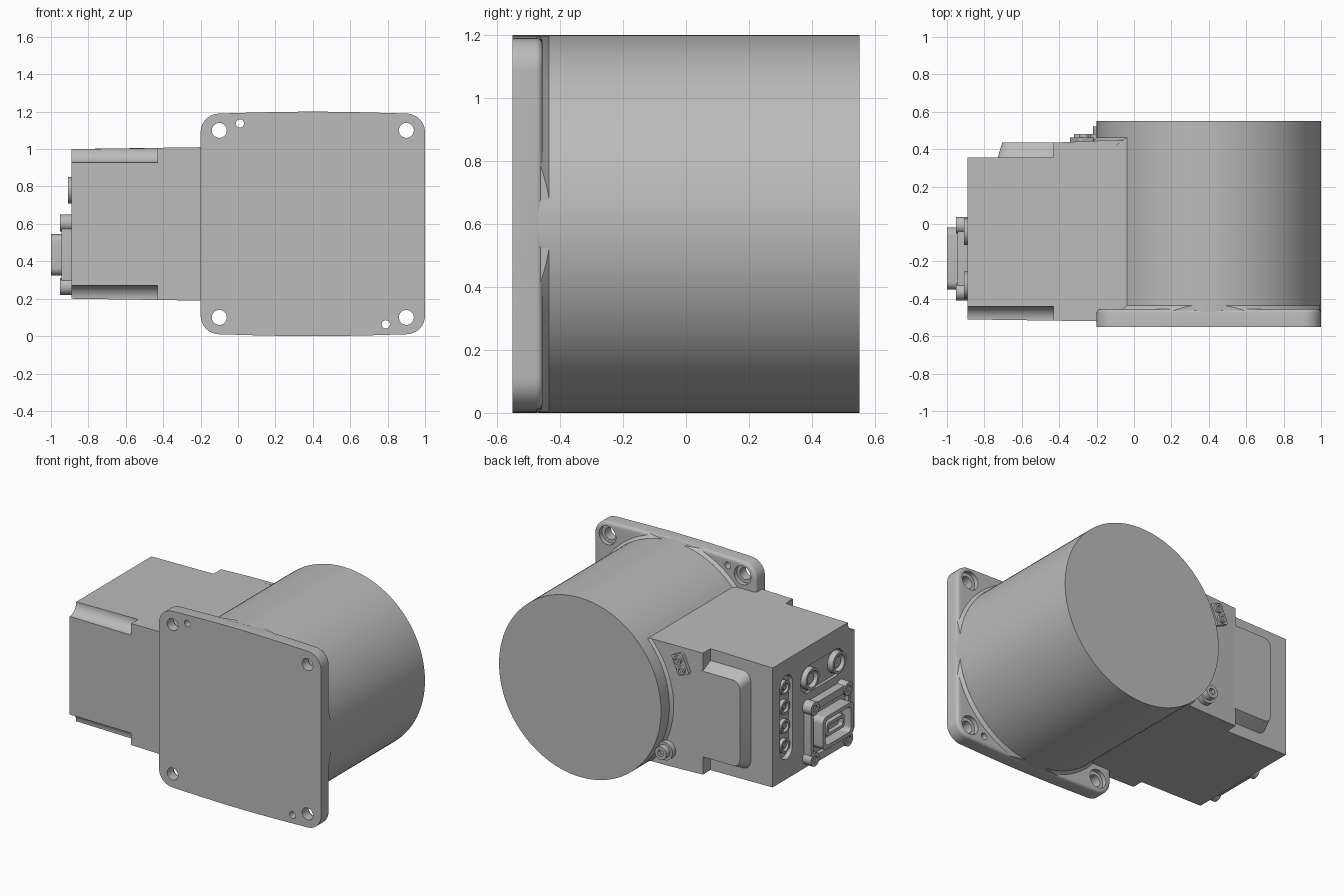
import bpy, bmesh
from math import sin, cos, pi, radians, atan2

if "Cube" in bpy.data.objects:
    bpy.data.objects.remove(bpy.data.objects["Cube"], do_unlink=True)

metal = bpy.data.materials.new("cast grey")
GREY = (0.5, 0.5, 0.5, 1)
metal.use_nodes = True
metal.diffuse_color = GREY
metal.node_tree.nodes["Principled BSDF"].inputs["Base Color"].default_value = GREY


def circle(u, v, r, n=32):
    return [(u + r * cos(2 * pi * i / n), v + r * sin(2 * pi * i / n)) for i in range(n)]


def rounded(u, v, w, h, r, bow=0.0, steps=8):
    """Rounded rectangle; bow arches the upper and lower edges outward."""
    pts = []
    for k, (su, sv) in enumerate([(1, 1), (-1, 1), (-1, -1), (1, -1)]):
        cu, cv = u + su * (w / 2 - r), v + sv * (h / 2 - r)
        for i in range(steps + 1):
            a = (k + i / steps) * pi / 2
            pts.append((cu + r * cos(a), cv + r * sin(a)))
        if bow and k in (0, 2):
            for i in range(1, 16):
                t = i / 16
                pts.append((u + su * (w / 2 - r) * (1 - 2 * t),
                            v + sv * (h / 2 + bow * sin(pi * t))))
    return pts


def turned(outline, u, v, angle):
    c, s = cos(angle), sin(angle)
    return [(u + p * c - q * s, v + p * s + q * c) for p, q in outline]


def prism(name, outline, axis, a, b, scale=1.0, soft=0.0):
    """Extrude an outline along an axis; scale and soft shape the end at b."""
    place = {"X": lambda u, v, d: (d, u, v),
             "Y": lambda u, v, d: (u, d, v),
             "Z": lambda u, v, d: (u, v, d)}[axis]
    us, vs = zip(*outline)
    mu, mv = (min(us) + max(us)) / 2, (min(vs) + max(vs)) / 2
    bm = bmesh.new()
    near = [bm.verts.new(place(u, v, a)) for u, v in outline]
    far = [bm.verts.new(place(mu + (u - mu) * scale, mv + (v - mv) * scale, b))
           for u, v in outline]
    bm.faces.new(near)
    cap = bm.faces.new(far)
    n = len(outline)
    for i in range(n):
        j = (i + 1) % n
        bm.faces.new((near[i], near[j], far[j], far[i]))
    bmesh.ops.recalc_face_normals(bm, faces=bm.faces)
    if soft:
        bmesh.ops.bevel(bm, geom=list(cap.edges), offset=soft, segments=4,
                        profile=0.5, affect="EDGES")
    mesh = bpy.data.meshes.new(name)
    bm.to_mesh(mesh)
    bm.free()
    mesh.materials.append(metal)
    obj = bpy.data.objects.new(name, mesh)
    bpy.context.collection.objects.link(obj)
    return obj


def carve(obj, cutters, operation="DIFFERENCE"):
    for cutter in cutters:
        mod = obj.modifiers.new("carve", "BOOLEAN")
        mod.operation, mod.object, mod.solver = operation, cutter, "EXACT"
    bpy.context.view_layer.update()
    graph = bpy.context.evaluated_depsgraph_get()
    mesh = bpy.data.meshes.new_from_object(obj.evaluated_get(graph))
    obj.modifiers.clear()
    obj.data = mesh
    for cutter in cutters:
        bpy.data.objects.remove(cutter, do_unlink=True)
    return obj


def cup(name, outer, inner, axis, a, b, floor):
    """Solid with a pocket sunk from end b down to floor."""
    beyond = b + (0.05 if b > a else -0.05)
    return carve(prism(name, outer, axis, a, b),
                 [prism("pocket", inner, axis, floor, beyond)])


# Main drum
CX, CZ = 0.4, 0.6
prism("drum", circle(CX, CZ, 0.6, 128), "Y", -0.47, 0.55)

# Mounting flange with counterbored corner holes and two dowel holes
flange = prism("mounting_flange", rounded(CX, CZ, 1.2, 1.18, 0.1, 0.01),
               "Y", -0.55, -0.455, soft=0.02)
cutters = []
for sx in (-1, 1):
    for sz in (-1, 1):
        x, z = CX + sx * 0.5, CZ + sz * 0.5
        cutters += [prism("hole", circle(x, z, 0.04), "Y", -0.6, -0.4),
                    prism("counterbore", circle(x, z, 0.062), "Y", -0.485, -0.4)]
    cutters.append(prism("dowel", circle(CX + sx * 0.39, CZ - sx * 0.537, 0.022),
                         "Y", -0.6, -0.4))
carve(flange, cutters)

# Blended collar where the drum meets the flange
collar = prism("flange_collar", circle(CX, CZ, 0.63, 128), "Y", -0.47, -0.435, 0.953)
carve(collar, [prism("limit", rounded(CX, CZ, 1.19, 1.19, 0.05), "Y", -0.6, 0)],
      "INTERSECT")

# Electronics housing, slightly taller towards the drum
plan = [(-0.89, -0.51), (-0.2, -0.52), (0, -0.52), (0, 0.45), (-0.2, 0.445),
        (-0.43, 0.435), (-0.43, 0.355), (-0.89, 0.355)]
housing = prism("housing", plan, "Z", 0.2, 1.0)
for vert in housing.data.vertices:
    grow = 0.01 * min(1, (vert.co.x + 0.89) / 0.69)
    vert.co.z += grow if vert.co.z > CZ else -grow

# Coved front corners and recessed socket bays in the end face
cutters = [prism("cove", circle(-0.513, z, 0.072, 48), "X", -1, -0.43)
           for z in (0.2, 1.0)]
cutters.append(prism("column_bay", rounded(0.21, 0.615, 0.13, 0.56, 0.064),
                     "X", -1, -0.86))
cutters.append(prism("round_bay", rounded(-0.17, 0.78, 0.46, 0.18, 0.088),
                     "X", -1, -0.87))
carve(housing, cutters)

# Tapered pad on the back of the housing
prism("rear_pad", rounded(-0.53, CZ, 0.4, 0.66, 0.06, 0), "Y", 0.35, 0.436, 0.87)

# Blend between drum and housing back
lip = prism("rear_lip", circle(CX, CZ, 0.645, 128), "Y", 0.42, 0.462, 0.931)
carve(lip, [prism("limit", [(-0.5, 0.19), (0, 0.19), (0, 1.01), (-0.5, 1.01)],
                  "Y", 0.3, 0.6)], "INTERSECT")

# Column of four small sockets
for i in range(4):
    z = 0.81 - i * 0.13
    cup("small_socket", circle(0.21, z, 0.047), circle(0.21, z, 0.032),
        "X", -0.85, -0.885, -0.865)
    prism("small_pin", circle(0.21, z, 0.015, 12), "X", -0.855, -0.88)

# Two round sockets
for y in (-0.04, -0.325):
    cup("round_socket", circle(y, 0.78, 0.072, 48), circle(y, 0.78, 0.055, 48),
        "X", -0.86, -0.91, -0.875)
    prism("round_socket_core", circle(y, 0.78, 0.035), "X", -0.87, -0.895)

# Power connector: rimmed plate, corner screws, open shroud and insert
PY, PZ = -0.185, 0.435
cup("connector_plate", rounded(PY, PZ, 0.42, 0.40, 0.05),
    rounded(PY, PZ, 0.37, 0.30, 0.03), "X", -0.88, -0.945, -0.92)
for sy in (-1, 1):
    for sz in (-1, 1):
        y, z = PY + sy * 0.178, PZ + sz * 0.17
        cup("connector_screw", circle(y, z, 0.045), circle(y, z, 0.024, 6),
            "X", -0.88, -0.953, -0.935)
cup("connector_shroud", rounded(PY, PZ, 0.33, 0.22, 0.04),
    rounded(PY, PZ, 0.27, 0.17, 0.03), "X", -0.9, -1.0, -0.93)
cup("connector_insert", rounded(PY, PZ, 0.19, 0.09, 0.02),
    rounded(PY, PZ, 0.15, 0.05, 0.015), "X", -0.92, -0.98, -0.95)

# Small two-way terminal on the housing back, aligned radially to the drum
tx, tz = -0.28, 0.9
tilt = atan2(tz - CZ, tx - CX)
prism("terminal_base", turned(rounded(0, 0, 0.085, 0.14, 0.012), tx, tz, tilt),
      "Y", 0.43, 0.463)
for s in (-1, 1):
    post = turned(circle(0, s * 0.033, 0.028, 24), tx, tz, tilt)
    bore = turned(circle(0, s * 0.033, 0.015, 16), tx, tz, tilt)
    cup("terminal_post", post, bore, "Y", 0.45, 0.48, 0.465)

# Earth bolt with washer and hexagon socket
bx, bz = -0.175, 0.3
prism("bolt_washer", circle(bx, bz, 0.06), "Y", 0.43, 0.48)
cup("earth_bolt", circle(bx, bz, 0.043), circle(bx, bz, 0.023, 6),
    "Y", 0.47, 0.52, 0.495)

# Smooth curved walls, keep edges crisp
bpy.ops.object.select_all(action="DESELECT")
for obj in bpy.context.scene.objects:
    if obj.type == "MESH":
        obj.select_set(True)
        bpy.context.view_layer.objects.active = obj
bpy.ops.object.shade_smooth_by_angle(angle=radians(28))
